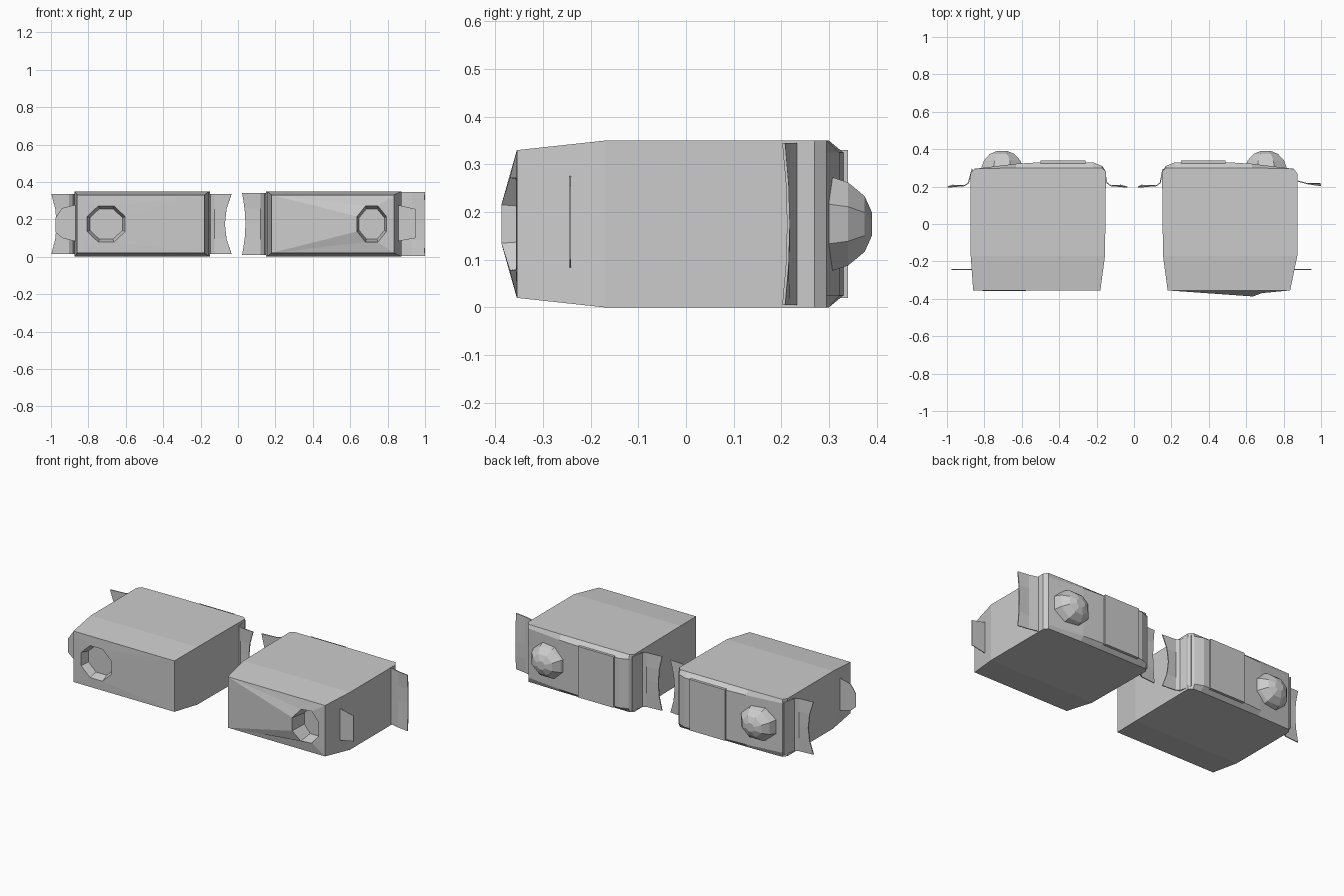
import bpy, bmesh, math

cube = bpy.data.objects.get("Cube")
if cube:
    bpy.data.objects.remove(cube, do_unlink=True)

grey = bpy.data.materials.new("plain grey")
grey.use_nodes = True
colour = (0.6, 0.6, 0.6, 1)
grey.diffuse_color = colour
grey.node_tree.nodes["Principled BSDF"].inputs["Base Color"].default_value = colour

MID = 0.175  # centre height


def finish(bm, name):
    bmesh.ops.recalc_face_normals(bm, faces=bm.faces)
    mesh = bpy.data.meshes.new(name)
    bm.to_mesh(mesh)
    bm.free()
    mesh.materials.append(grey)
    obj = bpy.data.objects.new(name, mesh)
    bpy.context.collection.objects.link(obj)
    return obj


def ring(bm, centre, y, rx, rz, n=8, bulge=0.0):
    """Ring of points facing the front; bulge pushes the inner side forward."""
    pts = []
    for i in range(n):
        a = math.tau * (i + 0.5) / n
        push = bulge * max(0, -math.cos(a))
        pts.append(bm.verts.new((centre + rx * math.cos(a), y - push, MID + rz * math.sin(a))))
    return pts


def bridge(bm, a, b):
    n = len(a)
    for i in range(n):
        j = (i + 1) % n
        bm.faces.new((a[i], a[j], b[j], b[i]))


def mirror(bm, side):
    for v in bm.verts:
        v.co.x *= side


def body(name, side, outer, hole, rx, bulge, depth):
    bm = bmesh.new()
    # plan outline: front, middle, then round the bowed back
    plan = [(0.18, -0.355), (0.155, -0.17), (0.15, 0.28), (0.17, 0.31), (0.22, 0.33),
            (0.5, 0.33), (0.63, 0.322), (0.855, 0.295), (0.873, 0.27),
            (0.873, -0.17), (outer, -0.355)]
    levels = []
    for half, inset in ((-0.175, True), (-0.15, False), (0.15, False), (0.175, True)):
        row = []
        for x, y in plan:
            h = half
            if y < -0.3:
                h = math.copysign(0.155 if inset else 0.14, half)
            row.append(bm.verts.new((x, min(y, 0.3) if inset else y, MID + h)))
        levels.append(row)
    last = len(plan) - 1
    for low, high in zip(levels, levels[1:]):
        for i in range(last):
            bm.faces.new((low[i], low[i + 1], high[i + 1], high[i]))
    for row in (levels[0], levels[-1]):
        bm.faces.new((row[0], row[1], row[last - 1], row[last]))
        bm.faces.new(row[1:last])
    # front panel drawn into an eight-sided opening with a recess
    rim = ring(bm, hole, -0.357, rx, 0.105, bulge=bulge)
    inside = ring(bm, hole, -0.357 + depth, rx * 0.86, 0.088)
    bridge(bm, rim, inside)
    bm.faces.new(inside)
    ends = [[r[0] for r in levels], [r[last] for r in levels]]
    top_right, top_left = ends[1][3], ends[0][3]
    low_left, low_right = ends[0][0], ends[1][0]
    bm.faces.new((top_right, rim[0], rim[1]))
    bm.faces.new((top_right, rim[1], rim[2], top_left))
    bm.faces.new((top_left, rim[2], rim[3]))
    bm.faces.new(ends[0] + [rim[3], rim[4]])
    bm.faces.new((low_left, rim[4], rim[5]))
    bm.faces.new((low_left, rim[5], rim[6], low_right))
    bm.faces.new((low_right, rim[6], rim[7]))
    bm.faces.new(ends[1] + [rim[0], rim[7]])
    mirror(bm, side)
    finish(bm, name)


def knob(name, side):
    bm = bmesh.new()
    rows = [ring(bm, 0.705, y, r, r * 0.9) for y, r in
            ((0.29, 0.125), (0.34, 0.105), (0.375, 0.07), (0.39, 0.03))]
    for a, b in zip(rows, rows[1:]):
        bridge(bm, a, b)
    bm.faces.new(rows[0])
    bm.faces.new(rows[-1])
    mirror(bm, side)
    finish(bm, name)


def plate(name, side, x0, x1):
    bm = bmesh.new()
    bmesh.ops.create_cube(bm, size=1)
    for v in bm.verts:
        v.co.x = (x0 + x1) / 2 + v.co.x * (x1 - x0)
        v.co.y = 0.33 + v.co.y * 0.02
        v.co.z = MID + v.co.z * 0.31
    mirror(bm, side)
    finish(bm, name)


def sheet(name, side, columns, tip, half):
    """Curved thin wing; the free edge reaches to tip at the top and bottom."""
    bm = bmesh.new()
    rows = []
    for z in (-half, -half / 2, 0, half / 2, half):
        row = [bm.verts.new((x, y, MID + z)) for x, y in columns]
        flare = (abs(z) / half) ** 2
        row[-1].co.x += (tip - row[-1].co.x) * flare
        row[-1].co.y += 0.01 * (1 - flare)
        rows.append(row)
    for a, b in zip(rows, rows[1:]):
        for i in range(len(columns) - 1):
            bm.faces.new((a[i], a[i + 1], b[i + 1], b[i]))
    mirror(bm, side)
    obj = finish(bm, name)
    solid = obj.modifiers.new("thickness", "SOLIDIFY")
    solid.thickness = 0.006
    solid.offset = 0


def tab(name, side, outline):
    bm = bmesh.new()
    front, back = [[bm.verts.new((x, y, z)) for x, z in outline] for y in (-0.245, -0.241)]
    bm.faces.new(front)
    bm.faces.new(back)
    bridge(bm, front, back)
    mirror(bm, side)
    finish(bm, name)


# two boxes, side by side
body("right_body", -1, 0.86, 0.705, 0.11, 0.0, 0.05)
body("left_body", 1, 0.835, 0.715, 0.085, 0.033, 0.07)
for label, side in (("right", -1), ("left", 1)):
    knob(label + "_back_knob", side)
plate("right_back_plate", -1, 0.26, 0.5)
plate("left_back_plate", 1, 0.25, 0.49)

# wings at the rear corners
sheet("right_outer_wing", -1, [(0.865, 0.295), (0.885, 0.22), (0.905, 0.205), (0.97, 0.197)], 0.998, 0.16)
sheet("left_outer_wing", 1, [(0.855, 0.235), (0.93, 0.215), (0.997, 0.205)], 0.999, 0.17)
sheet("right_inner_wing", -1, [(0.16, 0.295), (0.145, 0.22), (0.125, 0.205), (0.07, 0.197)], 0.035, 0.16)
sheet("left_inner_wing", 1, [(0.155, 0.295), (0.14, 0.22), (0.12, 0.205), (0.04, 0.197)], 0.022, 0.165)

# small side tabs near the front
tab("right_side_tab", -1, [(0.86, 0.28), (0.94, 0.26), (0.975, 0.21), (0.975, 0.13), (0.94, 0.1), (0.86, 0.08)])
tab("left_side_tab", 1, [(0.84, 0.28), (0.95, 0.255), (0.95, 0.1), (0.84, 0.08)])
